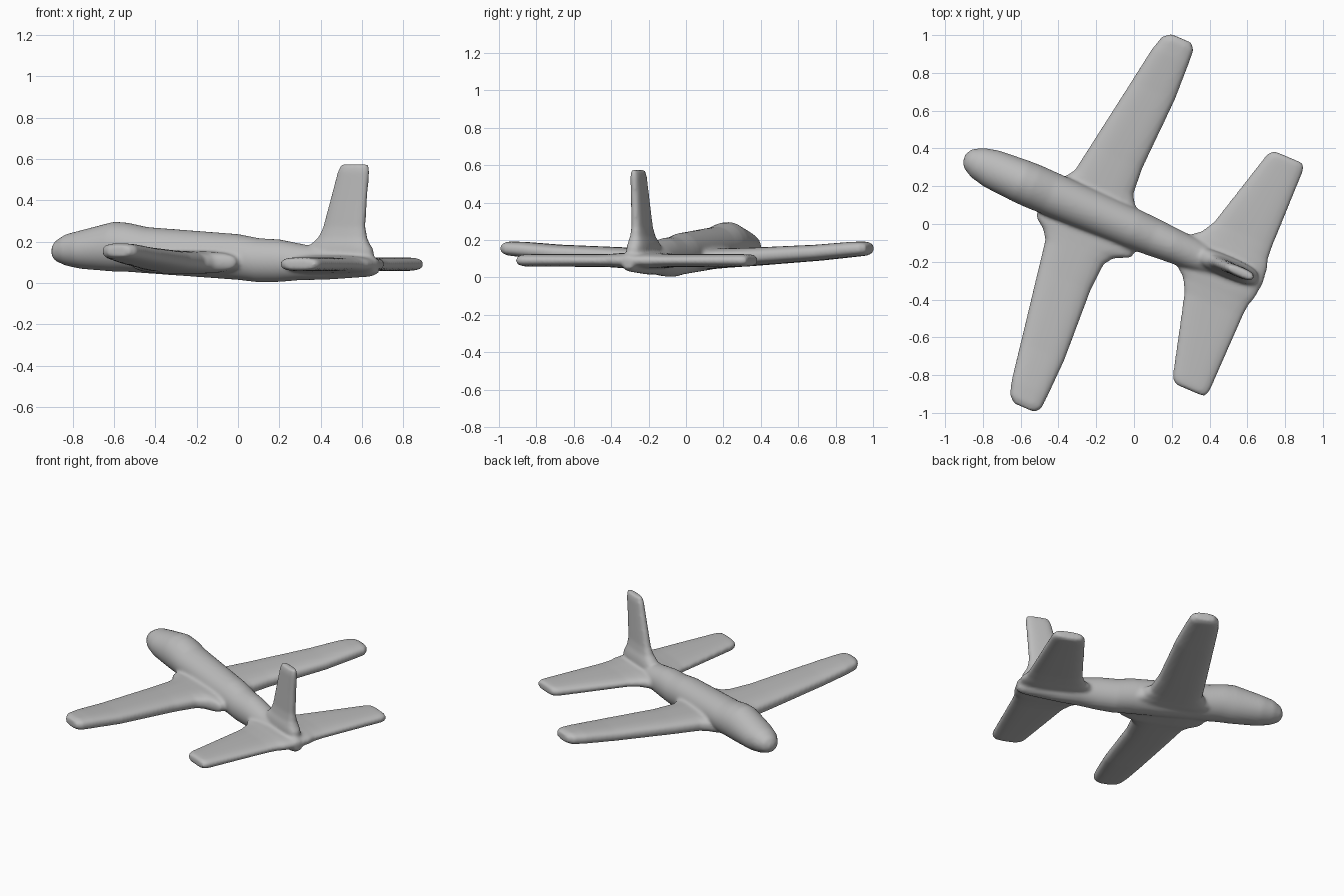
import bpy, bmesh, math
from mathutils import Matrix, Vector

if "Cube" in bpy.data.objects:
    bpy.data.objects.remove(bpy.data.objects["Cube"])

HEADING = Matrix.Translation((0, -0.027, 0)) @ Matrix.Rotation(math.radians(-23), 4, 'Z')
bm = bmesh.new()


def loft(stations, axis_a, axis_b, power=1.0, n=32):
    """Closed skin through rings: (centre, half size along a, half size along b)."""
    rings = []
    for centre, ra, rb in stations:
        ring = []
        for i in range(n):
            t = 2 * math.pi * i / n
            c, s = math.cos(t), math.sin(t)
            ca = math.copysign(abs(c) ** power, c)
            sb = math.copysign(abs(s) ** power, s)
            p = Vector(centre) + Vector(axis_a) * ra * ca + Vector(axis_b) * rb * sb
            ring.append(bm.verts.new(p))
        rings.append(ring)
    for r, q in zip(rings, rings[1:]):
        for i in range(n):
            j = (i + 1) % n
            bm.faces.new((r[i], r[j], q[j], q[i]))
    bm.faces.new(rings[0][::-1])
    bm.faces.new(rings[-1])


X, Y, Z = (1, 0, 0), (0, 1, 0), (0, 0, 1)

# Fuselage: position, centre height, half height, half width
fuselage = [(-0.975, .152, .02, .02), (-.955, .155, .05, .055), (-.9, .16, .077, .085),
            (-.82, .162, .094, .104), (-.65, .176, .121, .116), (-.58, .173, .119, .118),
            (-.48, .159, .112, .116), (0, .126, .111, .106), (.11, .11, .107, .1),
            (.22, .108, .103, .092), (.33, .102, .088, .086), (.45, .092, .077, .072),
            (.6, .086, .062, .06), (.7, .083, .052, .048), (.735, .08, .034, .034)]
loft([((u, 0, z), w, h) for u, z, h, w in fuselage], Y, Z)

# Wings and tailplane: span, leading edge, trailing edge, height, half thickness
wing = [(0, -.53, .07, .1, .055), (.11, -.5, .045, .1, .055), (.15, -.445, -.04, .102, .053),
        (.2, -.41, -.075, .104, .052), (.35, -.385, -.085, .11, .049), (.75, -.318, -.068, .132, .043),
        (.95, -.285, -.075, .149, .041), (1.03, -.262, -.08, .154, .038), (1.062, -.225, -.105, .155, .026)]
tailplane = [(0, .25, .74, .09, .045), (.09, .285, .73, .09, .042), (.13, .335, .715, .09, .038),
             (.2, .375, .71, .09, .034), (.62, .488, .704, .091, .033), (.65, .5, .7, .091, .032),
             (.67, .525, .685, .091, .024)]
for side in (-1, 1):
    for panel, shift in ((wing, -.035), (tailplane, 0)):
        loft([(((a + b) / 2, side * v + shift, z), (b - a) / 2, t) for v, a, b, z, t in panel],
             X, Z, 0.7)

# Fin: height, leading edge, trailing edge, half thickness
fin = [(.08, .36, .71, .05), (.16, .35, .705, .055), (.19, .385, .685, .05), (.22, .42, .672, .04),
       (.27, .445, .664, .033), (.4, .482, .672, .03), (.54, .522, .685, .027), (.575, .54, .68, .02)]
loft([(((a + b) / 2, .01, z), (b - a) / 2, t) for z, a, b, t in fin], X, Y, 0.7)

bmesh.ops.recalc_face_normals(bm, faces=bm.faces)
bm.transform(HEADING)
mesh = bpy.data.meshes.new("airplane")
bm.to_mesh(mesh)
bm.free()
plane = bpy.data.objects.new("airplane", mesh)
bpy.context.collection.objects.link(plane)

# Fuse the parts into one soft moulded body
remesh = plane.modifiers.new("fuse", 'REMESH')
remesh.mode = 'VOXEL'
remesh.voxel_size = 0.01
remesh.use_smooth_shade = True
soften = plane.modifiers.new("soften", 'SMOOTH')
soften.factor = 0.5
soften.iterations = 8

grey = bpy.data.materials.new("plain grey")
grey.diffuse_color = (0.5, 0.5, 0.5, 1)
grey.use_nodes = True
grey.node_tree.nodes["Principled BSDF"].inputs["Base Color"].default_value = grey.diffuse_color
mesh.materials.append(grey)
